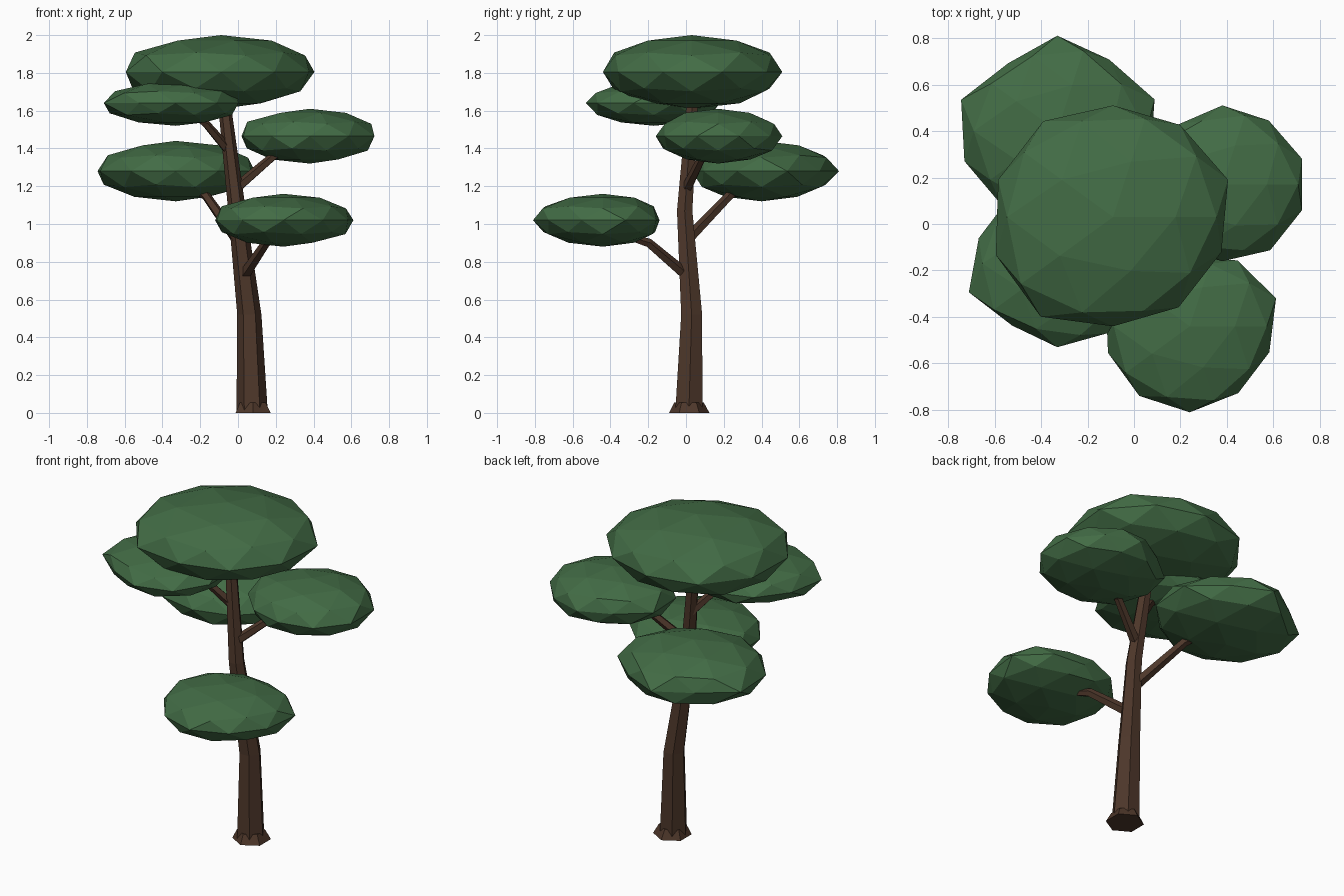
import bpy, bmesh, math, random
from mathutils import Vector

if "Cube" in bpy.data.objects:
    bpy.data.objects.remove(bpy.data.objects["Cube"])

random.seed(4)


def material(name, color):
    mat = bpy.data.materials.new(name)
    mat.diffuse_color = color
    mat.use_nodes = True
    mat.node_tree.nodes["Principled BSDF"].inputs["Base Color"].default_value = mat.diffuse_color
    return mat


BARK = material("bark", (0.075, 0.038, 0.023, 1))
LEAF = material("leaf", (0.055, 0.15, 0.06, 1))


def finish(bm, name, mat):
    bmesh.ops.recalc_face_normals(bm, faces=bm.faces)
    mesh = bpy.data.meshes.new(name)
    bm.to_mesh(mesh)
    bm.free()
    mesh.materials.append(mat)
    obj = bpy.data.objects.new(name, mesh)
    bpy.context.collection.objects.link(obj)
    return obj


def tube(name, path, sides, level=False, turn=0.0):
    """Tapered tube; path holds (x, y, z, radius). level keeps rings horizontal."""
    bm = bmesh.new()
    pts = [Vector(p[:3]) for p in path]
    rings = []
    for i, p in enumerate(path):
        axis = pts[min(i + 1, len(pts) - 1)] - pts[max(i - 1, 0)]
        rot = (Vector((0, 0, 1)) if level else axis).to_track_quat('Z', 'Y')
        ring = []
        for k in range(sides):
            a = turn + math.tau * k / sides
            off = Vector((math.cos(a), math.sin(a), 0)) * p[3]
            ring.append(bm.verts.new(pts[i] + rot @ off))
        rings.append(ring)
    for lo, hi in zip(rings, rings[1:]):
        for k in range(sides):
            n = (k + 1) % sides
            bm.faces.new((lo[k], lo[n], hi[n], hi[k]))
    bm.faces.new(rings[0])
    bm.faces.new(rings[-1])
    return finish(bm, name, BARK)


def foliage(name, center, half_height, radii):
    """Flattened icosphere whose outline follows ten radii at 18, 54, 90... degrees."""
    bm = bmesh.new()
    bmesh.ops.create_icosphere(bm, subdivisions=2, radius=1)
    for v in bm.verts:
        t = (math.degrees(math.atan2(v.co.y, v.co.x)) - 18) / 36 % 10
        i, f = int(t) % 10, t % 1
        r = radii[i] * (1 - f) + radii[(i + 1) % 10] * f
        if 0.1 < abs(v.co.z) < 0.95:
            r *= random.uniform(0.97, 1.04)
        v.co = Vector(center) + Vector((v.co.x * r, v.co.y * r, v.co.z * half_height))
    return finish(bm, name, LEAF)


# Trunk and root flare
tube("trunk", [(0.075, 0.015, 0.0, 0.083), (0.06, 0.03, 0.52, 0.064),
               (-0.005, -0.007, 1.07, 0.047), (-0.075, 0.035, 1.66, 0.033)], 6, True)
tube("root_flare", [(0.08, 0.017, 0.0, 0.107), (0.078, 0.016, 0.055, 0.078)],
     6, True, math.pi / 6)

# Branches
BRANCHES = {
    "front_branch": [(0.035, 0.0, 0.73, 0.032), (0.15, -0.2, 0.9, 0.025), (0.2, -0.33, 0.94, 0.016)],
    "back_branch": [(0.0, 0.0, 0.91, 0.032), (-0.17, 0.23, 1.15, 0.025), (-0.25, 0.32, 1.2, 0.016)],
    "right_branch": [(-0.02, 0.0, 1.18, 0.03), (0.19, 0.09, 1.36, 0.023), (0.29, 0.13, 1.4, 0.015)],
    "left_branch": [(-0.05, 0.02, 1.39, 0.028), (-0.17, -0.06, 1.53, 0.022), (-0.25, -0.11, 1.58, 0.014)],
}
for name, path in BRANCHES.items():
    tube(name, path, 5)

# Foliage pads
foliage("crown_foliage", (-0.09, 0.03, 1.805), 0.195,
        [0.52, 0.49, 0.48, 0.51, 0.52, 0.53, 0.53, 0.47, 0.48, 0.49])
foliage("left_foliage", (-0.33, -0.17, 1.64), 0.12,
        [0.35, 0.35, 0.35, 0.35, 0.355, 0.40, 0.33, 0.36, 0.37, 0.35])
foliage("right_foliage", (0.38, 0.17, 1.465), 0.145,
        [0.36, 0.34, 0.34, 0.32, 0.38, 0.37, 0.34, 0.33, 0.35, 0.36])
foliage("back_foliage", (-0.33, 0.4, 1.28), 0.16,
        [0.44, 0.38, 0.41, 0.36, 0.435, 0.42, 0.40, 0.37, 0.38, 0.42])
foliage("front_foliage", (0.24, -0.44, 1.02), 0.14,
        [0.39, 0.35, 0.30, 0.35, 0.38, 0.37, 0.37, 0.37, 0.355, 0.36])
